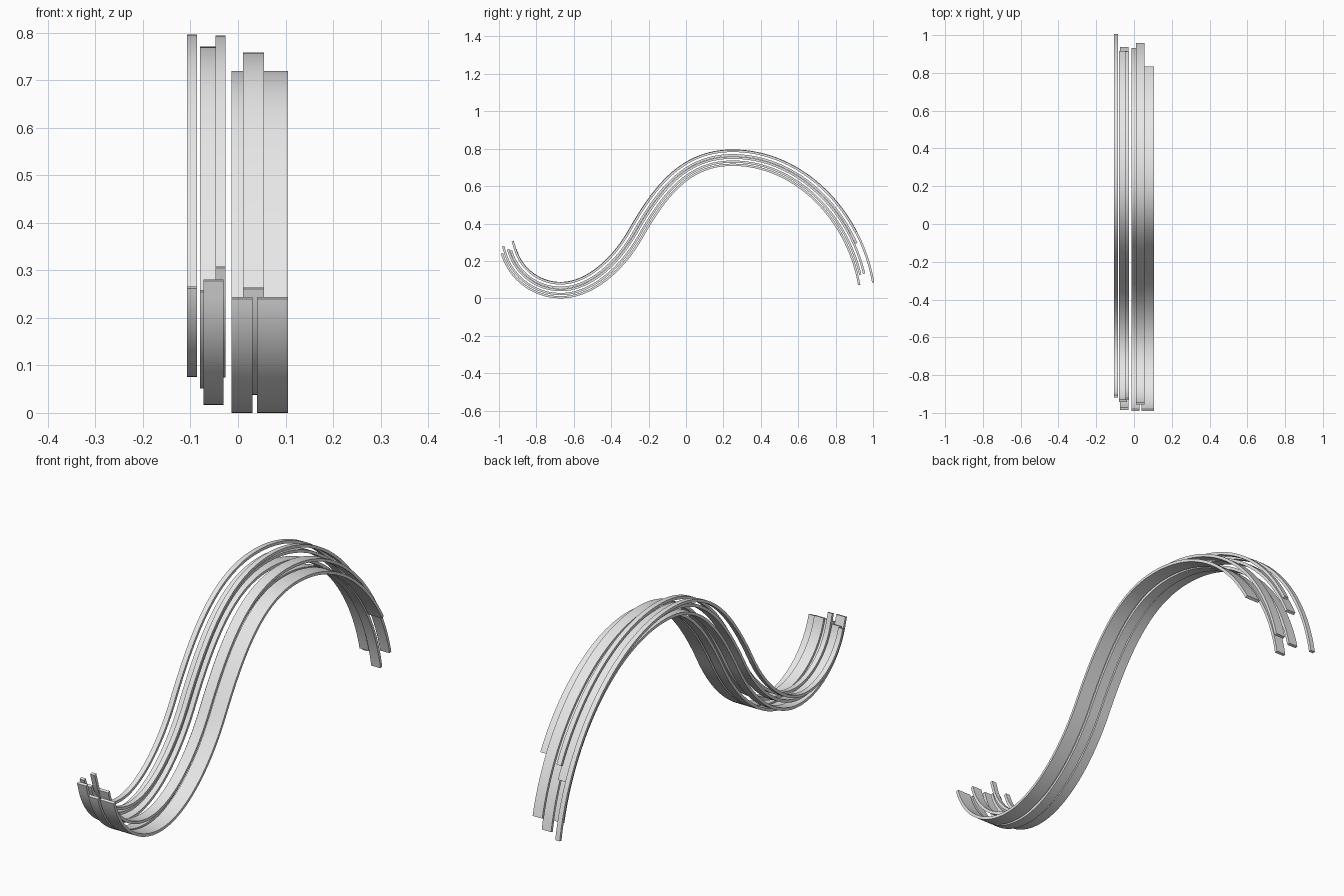
import bpy
from mathutils import Vector
from mathutils.geometry import interpolate_bezier

if "Cube" in bpy.data.objects:
    bpy.data.objects.remove(bpy.data.objects["Cube"])

THICK = 0.012
STEPS = 40

mat = bpy.data.materials.new("light grey")
mat.diffuse_color = (0.8, 0.8, 0.8, 1)
mat.use_nodes = True
mat.node_tree.nodes["Principled BSDF"].inputs["Base Color"].default_value = mat.diffuse_color

# Shared wave profile in (y, z): knot, handle, handle, knot ...
wave = [(-0.99, 0.24), (-0.95, 0.10), (-0.82, 0.0), (-0.67, 0.0),
        (-0.50, 0.0), (-0.335, 0.14), (-0.23, 0.325),
        (-0.085, 0.58), (0.04, 0.708), (0.25, 0.708),
        (0.58, 0.708), (0.86, 0.42), (0.92, 0.07)]
wave = [Vector((y, z, 0)) for y, z in wave]
path = []
for i in range(0, len(wave) - 1, 3):
    path += interpolate_bezier(*wave[i:i + 4], STEPS + 1)[(1 if i else 0):]

# Unit tangents along the wave
last = len(path) - 1
tans = [(path[min(i + 1, last)] - path[max(i - 1, 0)]).normalized()
        for i in range(len(path))]


def ribbon(name, x0, x1, offset, extend, z_end):
    """Flat band following the wave, raised by offset, cut at z_end at the back."""
    pts = list(zip(path, tans))
    if extend:
        pts.insert(0, (path[0] - tans[0] * extend, tans[0]))
    verts = []
    for p, t in pts:
        n = Vector((-t.y, t.x, 0))
        lo, hi = p + n * offset, p + n * (offset + THICK)
        if lo.x > 0.3 and lo.y < z_end:
            break
        verts += [(x0, lo.x, lo.y), (x1, lo.x, lo.y),
                  (x1, hi.x, hi.y), (x0, hi.x, hi.y)]
    count = len(verts) // 4
    faces = [(0, 1, 2, 3), tuple(4 * (count - 1) + k for k in (3, 2, 1, 0))]
    for i in range(count - 1):
        a = 4 * i
        for k in range(4):
            j = (k + 1) % 4
            faces.append((a + k, a + 4 + k, a + 4 + j, a + j))
    me = bpy.data.meshes.new(name)
    me.from_pydata(verts, [], faces)
    me.materials.append(mat)
    ob = bpy.data.objects.new(name, me)
    bpy.context.collection.objects.link(ob)
    bpy.ops.object.select_all(action='DESELECT')
    ob.select_set(True)
    bpy.context.view_layer.objects.active = ob
    bpy.ops.object.mode_set(mode='EDIT')
    bpy.ops.mesh.select_all(action='SELECT')
    bpy.ops.mesh.normals_make_consistent(inside=False)
    bpy.ops.object.mode_set(mode='OBJECT')
    bpy.ops.object.shade_smooth_by_angle(angle=0.6)


# Bands from left to right: x range, height offset, front extension, back cut
ribbon("left_thin_band", -0.107, -0.086, 0.076, 0.0, 0.06)
ribbon("left_upper_band", -0.080, -0.036, 0.051, 0.0, 0.27)
ribbon("left_lower_band", -0.073, -0.030, 0.017, 0.034, 0.10)
ribbon("middle_thin_band", -0.047, -0.026, 0.074, 0.045, 0.335)
ribbon("middle_lower_band", -0.014, 0.030, 0.0, 0.0, 0.05)
ribbon("right_upper_band", 0.010, 0.055, 0.038, 0.01, 0.13)
ribbon("right_wide_band", 0.040, 0.105, 0.0, 0.0, 0.32)
